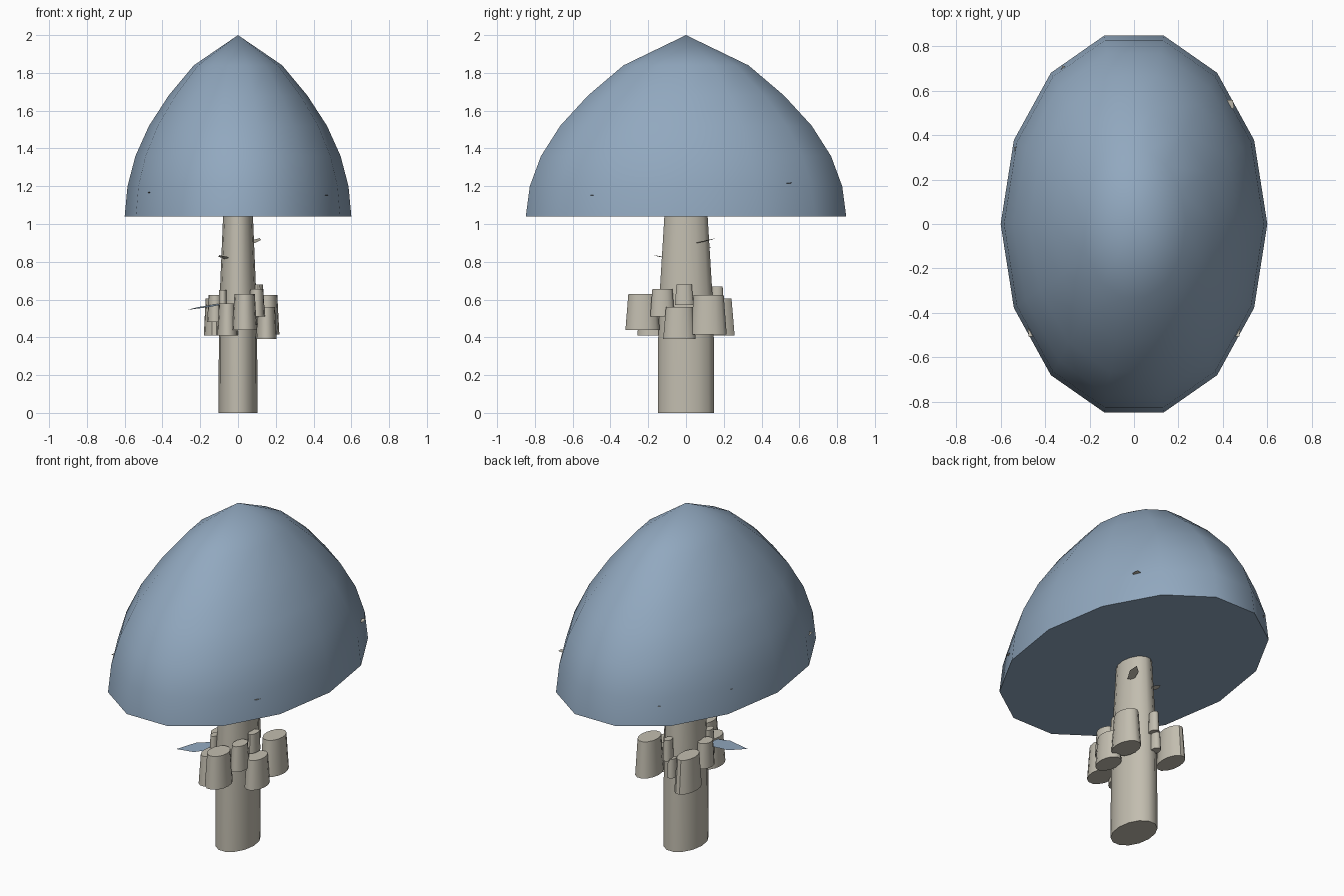
import bpy, bmesh, math
from mathutils import Vector

if "Cube" in bpy.data.objects:
    bpy.data.objects.remove(bpy.data.objects["Cube"])

SIDES = 14


def material(name, rgb):
    m = bpy.data.materials.new(name)
    m.diffuse_color = (*rgb, 1)
    m.use_nodes = True
    m.node_tree.nodes["Principled BSDF"].inputs["Base Color"].default_value = m.diffuse_color
    return m


BLUE = material("slate blue", (0.285, 0.393, 0.522))
STONE = material("pale stone", (0.54, 0.51, 0.43))


def finish(name, bm, mat, smooth=40):
    mesh = bpy.data.meshes.new(name)
    bm.normal_update()
    bm.to_mesh(mesh)
    bm.free()
    mesh.materials.append(mat)
    ob = bpy.data.objects.new(name, mesh)
    bpy.context.collection.objects.link(ob)
    if smooth:
        bpy.ops.object.select_all(action='DESELECT')
        ob.select_set(True)
        bpy.context.view_layer.objects.active = ob
        bpy.ops.object.shade_smooth_by_angle(angle=math.radians(smooth))
    return ob


def lathe(name, mat, x, y, rx, ry, profile, apex=None):
    """Stack of elliptical rings from (scale, z) pairs, closed at both ends."""
    bm = bmesh.new()
    rings = []
    for s, z in profile:
        rings.append([bm.verts.new((x + rx * s * math.cos(2 * math.pi * i / SIDES),
                                    y + ry * s * math.sin(2 * math.pi * i / SIDES), z))
                      for i in range(SIDES)])
    for a, b in zip(rings, rings[1:]):
        for i in range(SIDES):
            j = (i + 1) % SIDES
            bm.faces.new((a[i], a[j], b[j], b[i]))
    bm.faces.new(rings[0][::-1])
    if apex is None:
        bm.faces.new(rings[-1])
    else:
        tip = bm.verts.new((x, y, apex))
        for i in range(SIDES):
            bm.faces.new((rings[-1][i], rings[-1][(i + 1) % SIDES], tip))
    return finish(name, bm, mat)


def leaf(name, mat, base, tip, width):
    """Flat pointed blade from base to tip."""
    base, tip = Vector(base), Vector(tip)
    along = tip - base
    side = along.cross(Vector((0, 0, 1))).normalized() * width / 2
    mid = base + along * 0.6
    bm = bmesh.new()
    pts = [base - side * 0.7, base + side * 0.7, mid + side, tip, mid - side]
    bm.faces.new([bm.verts.new(p) for p in pts])
    return finish(name, bm, mat, 0)


# Domed cap with a flat underside
lathe("cap", BLUE, 0, 0, 0.6, 0.87,
      [(1, 1.04), (0.975, 1.2), (0.905, 1.36), (0.785, 1.52), (0.612, 1.68), (0.39, 1.84)],
      apex=2.0)

# Stem, tapering towards the cap
lathe("stem", STONE, 0, 0, 0.103, 0.153,
      [(1, 0), (0.985, 0.4), (0.94, 0.62), (0.76, 1.06)])

# Ring of stubs around the stem: x, y, rx, ry, bottom, top
stubs = [
    (0.035, -0.23, 0.065, 0.093, 0.44, 0.63),
    (-0.055, -0.17, 0.055, 0.09, 0.41, 0.58),
    (0.15, -0.035, 0.055, 0.088, 0.39, 0.56),
    (0.155, 0.12, 0.064, 0.098, 0.415, 0.625),
    (-0.125, 0.16, 0.056, 0.1, 0.41, 0.605),
    (0.10, -0.125, 0.042, 0.066, 0.51, 0.655),
    (0.11, -0.01, 0.027, 0.05, 0.57, 0.68),
    (-0.12, -0.01, 0.043, 0.06, 0.48, 0.625),
    (-0.08, -0.1, 0.024, 0.04, 0.5, 0.65),
    (0.0, 0.165, 0.025, 0.036, 0.55, 0.67),
    (-0.02, 0.155, 0.025, 0.036, 0.45, 0.56),
]
for n, (x, y, rx, ry, z0, z1) in enumerate(stubs, 1):
    lathe(f"stub_{n}", STONE, x, y, rx, ry, [(1, z0), (0.83, z1)])

# Large blade beside the stubs
leaf("side_leaf", BLUE, (-0.05, -0.07, 0.583), (-0.27, -0.19, 0.545), 0.12)

# Small scales on the stem: base, tip, width
scales = [
    ((-0.055, -0.08, 0.815), (-0.10, -0.17, 0.835), 0.05),
    ((0.075, 0.06, 0.90), (0.115, 0.16, 0.925), 0.05),
    ((-0.045, 0.09, 0.87), (-0.07, 0.14, 0.88), 0.04),
]
for n, (a, b, w) in enumerate(scales, 1):
    leaf(f"stem_scale_{n}", STONE, a, b, w)

# Tiny scale tips poking through the cap
for n, (x, y, z) in enumerate([(0.46, -0.49, 1.15), (0.43, 0.54, 1.215), (-0.46, -0.49, 1.165),
                               (-0.32, 0.71, 1.15), (-0.53, 0.34, 1.17)], 1):
    out = Vector((x, y, 0))
    k = 1 / math.sqrt((x / 0.59) ** 2 + (y / 0.85) ** 2)
    tip = out * k
    leaf(f"cap_scale_{n}", STONE, (tip.x * 0.92, tip.y * 0.92, z - 0.006),
         (tip.x, tip.y, z + 0.004), 0.05)
